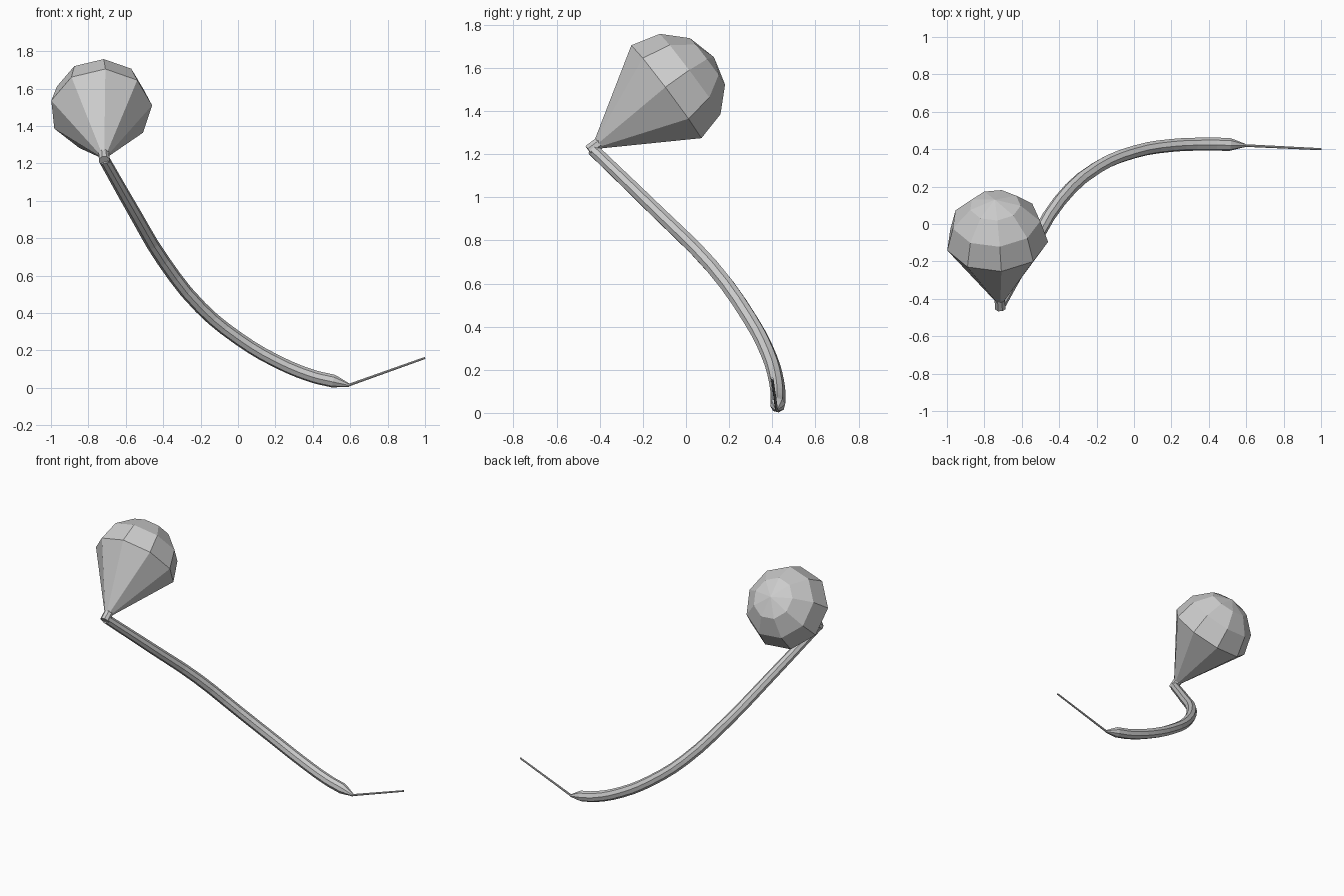
import bpy, bmesh, math
from mathutils import Vector

if "Cube" in bpy.data.objects:
    bpy.data.objects.remove(bpy.data.objects["Cube"])


def tube(name, points, radius, resolution):
    """Flat-shaded eight-sided tube through points (x, y, z, radius factor)."""
    cu = bpy.data.curves.new(name, 'CURVE')
    cu.dimensions = '3D'
    cu.bevel_depth = radius
    cu.bevel_resolution = 2
    cu.resolution_u = resolution
    cu.use_fill_caps = True
    sp = cu.splines.new('BEZIER')
    sp.bezier_points.add(len(points) - 1)
    for bp, (x, y, z, r) in zip(sp.bezier_points, points):
        bp.co = (x, y, z)
        bp.radius = r
        bp.handle_left_type = bp.handle_right_type = 'AUTO'
    sp.use_smooth = False
    ob = bpy.data.objects.new(name, cu)
    bpy.context.collection.objects.link(ob)
    bpy.ops.object.select_all(action='DESELECT')
    bpy.context.view_layer.objects.active = ob
    ob.select_set(True)
    bpy.ops.object.convert(target='MESH')


def lathe(name, origin, axis, profile, sides, start):
    """Faceted solid of revolution; profile holds (distance, radius)."""
    w = Vector(axis).normalized()
    u = Vector((1, 0, 0))
    u = (u - w * u.dot(w)).normalized()
    v = u.cross(w) * -1
    if v.z < 0:
        v = -v
    bm = bmesh.new()
    rings = []
    for d, r in profile:
        ring = []
        for i in range(sides):
            a = math.radians(start) + math.tau * i / sides
            ring.append(bm.verts.new(Vector(origin) + w * d
                                     + (u * math.cos(a) + v * math.sin(a)) * r))
        rings.append(ring)
    for a, b in zip(rings, rings[1:]):
        for i in range(sides):
            j = (i + 1) % sides
            bm.faces.new((a[i], a[j], b[j], b[i]))
    bm.faces.new(rings[0])
    bm.faces.new(rings[-1])
    bmesh.ops.remove_doubles(bm, verts=bm.verts, dist=1e-4)
    bmesh.ops.recalc_face_normals(bm, faces=bm.faces)
    me = bpy.data.meshes.new(name)
    bm.to_mesh(me)
    bm.free()
    bpy.context.collection.objects.link(bpy.data.objects.new(name, me))


# Bulb: nine-sided cone closed by a half sphere, with a short neck
centre, axis, R = (-0.733, -0.09, 1.485), (-0.04, 0.8, 0.6), 0.275
dome = [(R * math.sin(math.radians(t)), R * math.cos(math.radians(t)))
        for t in (0, 30, 60)] + [(R, 0.00001)]
lathe("bulb", centre, axis, [(-0.41, 0.018)] + dome, 9, 5)
lathe("neck", centre, axis, [(-0.45, 0.03), (-0.385, 0.03)], 8, 22.5)

# Curved stem, pinched at its lower end
tube("stem", [
    (-0.715, -0.43, 1.22, 0.86), (-0.55, -0.13, 0.93, 0.95),
    (-0.40, 0.12, 0.68, 1), (-0.20, 0.30, 0.43, 1),
    (0.00, 0.385, 0.265, 1), (0.20, 0.42, 0.145, 1),
    (0.40, 0.427, 0.062, 1), (0.51, 0.425, 0.036, 1),
    (0.595, 0.42, 0.014, 0.25)], 0.035, 3)

# Thin needle
tube("needle", [(0.585, 0.42, 0.012, 1), (1.0, 0.4, 0.16, 0.8)], 0.007, 1)
